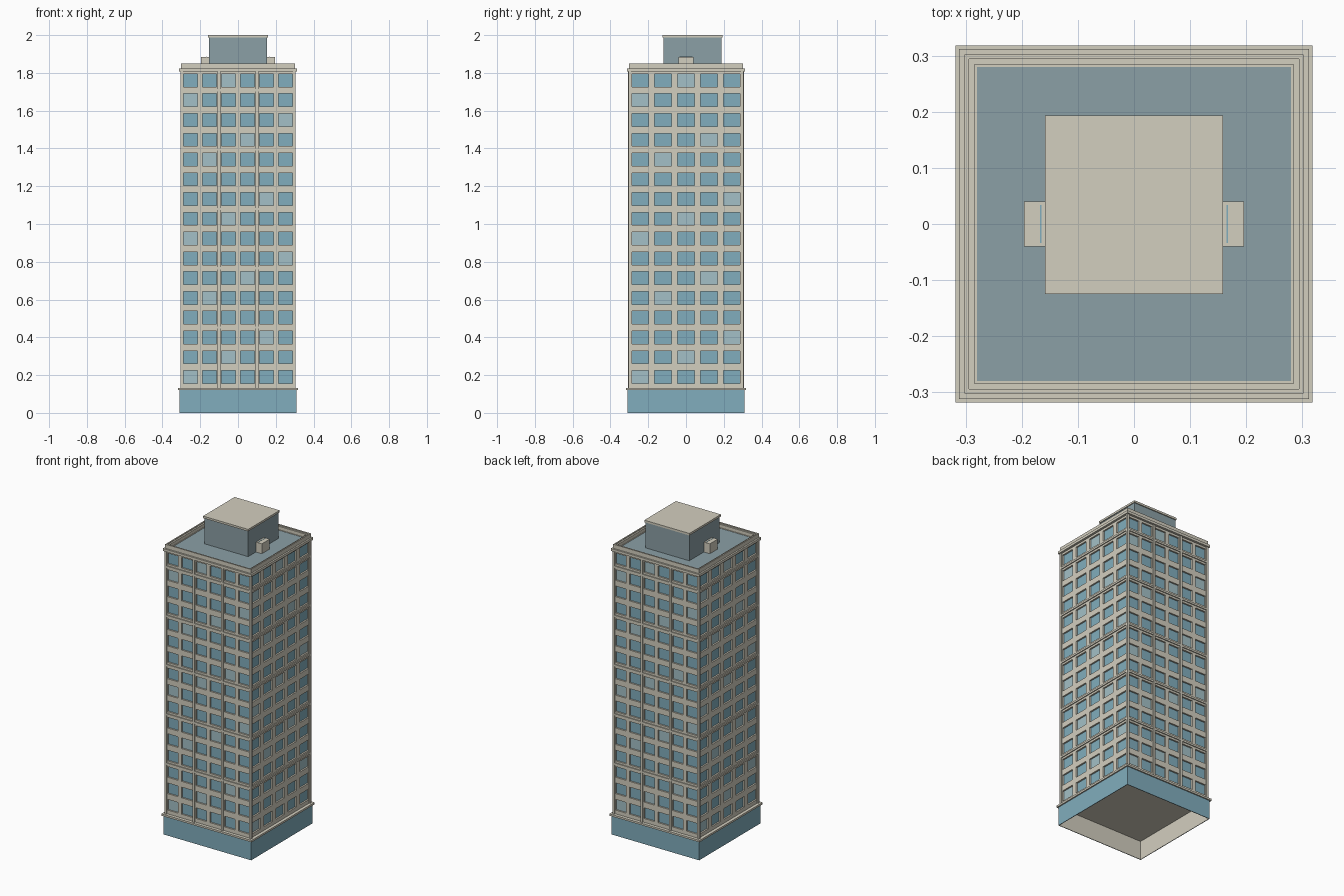
import bpy, bmesh
from math import pi
from mathutils import Matrix, Vector

if "Cube" in bpy.data.objects:
    bpy.data.objects.remove(bpy.data.objects["Cube"])


def mat(name, rgb):
    m = bpy.data.materials.new(name)
    m.diffuse_color = (*rgb, 1)
    m.use_nodes = True
    m.node_tree.nodes["Principled BSDF"].inputs["Base Color"].default_value = m.diffuse_color
    return m


CREAM = mat("cream_stone", (0.65, 0.62, 0.52))
GLASS = mat("blue_glass", (0.22, 0.42, 0.51))
PALE = mat("pale_glass", (0.37, 0.53, 0.57))
SLATE = mat("blue_grey", (0.26, 0.35, 0.38))


def finish(name, bm, *mats):
    me = bpy.data.meshes.new(name)
    bm.to_mesh(me)
    bm.free()
    for m in mats:
        me.materials.append(m)
    ob = bpy.data.objects.new(name, me)
    bpy.context.collection.objects.link(ob)
    return ob


def box(name, lo, hi, m):
    lo, hi = Vector(lo), Vector(hi)
    bm = bmesh.new()
    bmesh.ops.create_cube(bm, size=1, matrix=Matrix.Translation((lo + hi) / 2)
                          @ Matrix.Diagonal((*(hi - lo), 1)))
    return finish(name, bm, m)


def slab(name, r, z0, z1, m):
    return box(name, (-r, -r, z0), (r, r, z1), m)


def ring(name, outer, inner, z0, z1, m):
    """Square tube, open through the middle."""
    bm = bmesh.new()
    loops = [[bm.verts.new((sx * r, sy * r, z))
              for sx, sy in ((-1, -1), (1, -1), (1, 1), (-1, 1))]
             for r, z in ((outer, z0), (outer, z1), (inner, z1), (inner, z0))]
    for i in range(4):
        a, b = loops[i], loops[(i + 1) % 4]
        for j in range(4):
            k = (j + 1) % 4
            bm.faces.new((a[j], a[k], b[k], b[j]))
    return finish(name, bm, m)


WALL, RECESS = 0.298, 0.01
Z0, Z1 = 0.13, 1.815
ROWS, ROW_Z, ROW_PITCH, WIN_H = 16, 0.19, 0.1047, 0.068


def facade(name, cols, pitch, win_w, angle):
    """Flat wall with a grid of recessed windows."""
    xs, zs = [-WALL], [Z0]
    for c in range(cols):
        x = (c - (cols - 1) / 2) * pitch
        xs += [x - win_w / 2, x + win_w / 2]
    for r in range(ROWS):
        z = ROW_Z + r * ROW_PITCH
        zs += [z - WIN_H / 2, z + WIN_H / 2]
    xs.append(WALL)
    zs.append(Z1)
    bm = bmesh.new()

    def quad(pts, idx):
        bm.faces.new([bm.verts.new(p) for p in pts]).material_index = idx

    for i in range(len(xs) - 1):
        for j in range(len(zs) - 1):
            rect = [(xs[i], zs[j]), (xs[i + 1], zs[j]),
                    (xs[i + 1], zs[j + 1]), (xs[i], zs[j + 1])]
            front = [(x, -WALL, z) for x, z in rect]
            if i % 2 and j % 2:
                back = [(x, RECESS - WALL, z) for x, z in rect]
                col, row = i // 2 + 1, ROWS - j // 2
                quad(back, 2 if (col + 2 * row) % 7 == 5 else 1)
                for k in range(4):
                    n = (k + 1) % 4
                    quad((front[k], front[n], back[n], back[k]), 0)
            else:
                quad(front, 0)
    bmesh.ops.remove_doubles(bm, verts=bm.verts, dist=1e-5)
    bm.transform(Matrix.Rotation(angle, 4, 'Z'))
    finish(name, bm, CREAM, GLASS, PALE)


# hollow glazed base with stone lining, and the ledge above it
ring("base_glazing", 0.31, 0.308, 0, 0.122, GLASS)
ring("base_lining", 0.308, 0.306, 0, 0.122, CREAM)
slab("base_ledge", 0.318, 0.12, 0.132, CREAM)

# window walls: six bays front and back, five on the sides
facade("front_wall", 6, 0.1005, 0.076, 0)
facade("right_wall", 5, 0.1215, 0.088, pi / 2)
facade("back_wall", 6, 0.1005, 0.076, pi)
facade("left_wall", 5, 0.1215, 0.088, -pi / 2)

# corner posts and pilasters
for sy, side in ((-1, "front"), (1, "back")):
    for sx, hand in ((-1, "left"), (1, "right")):
        x, y = sorted((sx * 0.291, sx * 0.305)), sorted((sy * 0.291, sy * 0.305))
        box(f"corner_post_{side}_{hand}", (x[0], y[0], Z0), (x[1], y[1], Z1), CREAM)
        y = sorted((sy * 0.29, sy * 0.306))
        box(f"pilaster_{side}_{hand}", (sx * 0.1005 - 0.007, y[0], Z0),
            (sx * 0.1005 + 0.007, y[1], Z1), CREAM)

# thin string courses every three floors
for k in range(5):
    z = ROW_Z + ROW_PITCH * (2.5 + 3 * k)
    ring(f"string_course_{k + 1}", 0.304, 0.292, z - 0.006, z + 0.006, CREAM)

# cornice, stepped parapet and roof deck
ring("cornice", 0.312, 0.28, 1.808, 1.824, CREAM)
ring("parapet", 0.302, 0.294, 1.82, 1.85, CREAM)
ring("parapet_inner_step", 0.294, 0.284, 1.81, 1.845, CREAM)
slab("roof_deck", 0.288, 1.805, 1.822, SLATE)

# rooftop plant room with cap
box("plant_room", (-0.154, -0.118, 1.82), (0.154, 0.187, 1.988), SLATE)
box("plant_room_cap", (-0.159, -0.125, 1.987), (0.159, 0.193, 2.0), CREAM)

# small vent boxes on either side
for s, hand in ((-1, "left"), (1, "right")):
    x = sorted((s * 0.154, s * 0.196))
    box(f"vent_box_{hand}", (x[0], -0.04, 1.82), (x[1], 0.04, 1.885), CREAM)
    x = sorted((s * 0.1645, s * 0.1675))
    box(f"vent_slot_{hand}", (x[0], -0.034, 1.88), (x[1], 0.034, 1.886), GLASS)
